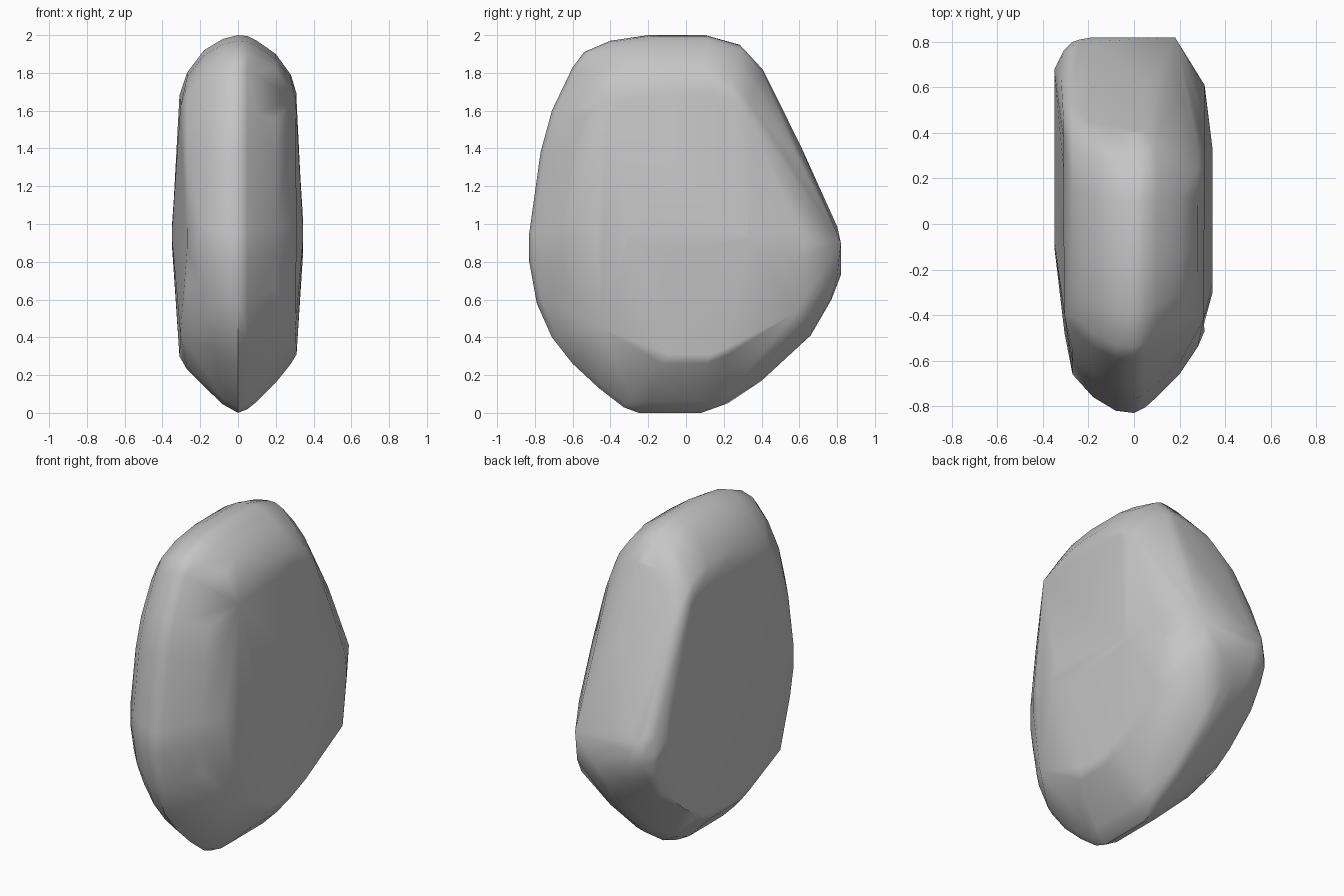
import bpy
import bmesh
import math
from mathutils import Vector

default_cube = bpy.data.objects.get("Cube")
if default_cube:
    bpy.data.objects.remove(default_cube, do_unlink=True)


def make_material(name, value):
    """Plain matte grey material."""
    material = bpy.data.materials.new(name)
    material.use_nodes = True
    colour = (value, value, value, 1)
    material.diffuse_color = colour
    shader = material.node_tree.nodes["Principled BSDF"]
    shader.inputs["Base Color"].default_value = colour
    shader.inputs["Roughness"].default_value = 0.9
    return material


# Widest outline of the stone, as (y, z)
OUTLINE = [
    (-.25, 0), (.08, 0), (.22, .05), (.4, .17), (.66, .41), (.77, .6),
    (.82, .73), (.82, .82), (.8, .95), (.6, 1.42), (.4, 1.82), (.28, 1.95),
    (.1, 2), (-.2, 2), (-.4, 1.97), (-.54, 1.91), (-.6, 1.83), (-.71, 1.6),
    (-.77, 1.38), (-.83, .95), (-.83, .8), (-.79, .58), (-.71, .4),
    (-.6, .26), (-.46, .13), (-.33, .03),
]

# Slices across the thickness: x, front, back, bottom, top
SLICES = [
    (-.35, -.1, .68, .85, 1.05), (-.31, -.42, .76, .3, 1.68),
    (-.27, -.66, .8, .23, 1.8), (-.18, -.76, .82, .14, 1.92),
    (-.08, -.82, .82, .045, 1.98), (0, -.83, .82, 0, 2),
    (.05, -.805, .82, .02, 1.995), (.1, -.76, .8, .06, 1.97),
    (.2, -.66, .71, .16, 1.9), (.28, -.54, .63, .26, 1.79),
    (.31, -.47, .61, .31, 1.69), (.345, -.3, .33, .85, 1.05),
]

# Corners of the broad sloping cut at the back
BACK_CUT = [(-.2, .45, 1.7), (-.27, .54, 1.51), (-.32, .63, 1.25),
            (-.24, .81, .93), (.18, .82, .9), (.18, .8, .72),
            (.2, .59, 1.35)]

# Corners of the broad flat sides, as (y, z)
LEFT_SIDE = [(-.45, .45), (.1, .31), (.58, .53), (-.42, 1.66), (.25, 1.69)]
RIGHT_SIDE = [(-.48, .42), (.5, .45), (-.4, 1.62), (.3, 1.65)]


def remap(value, old_low, old_high, new_low, new_high):
    ratio = (value - old_low) / (old_high - old_low)
    return new_low + ratio * (new_high - new_low)


def slice_points(x, front, back, bottom, top):
    """Fit the outline between the limits of one slice."""
    return [Vector((x, remap(y, -.83, .82, front, back),
                    remap(z, 0, 2, bottom, top))) for y, z in OUTLINE]


def build_stone(material):
    bm = bmesh.new()
    for limits in SLICES:
        for point in slice_points(*limits):
            bm.verts.new(point)
    for corner in BACK_CUT:
        bm.verts.new(corner)
    for x, corners in ((.305, LEFT_SIDE), (-.305, RIGHT_SIDE)):
        for y, z in corners:
            bm.verts.new((x, y, z))

    # Wrap the slices in one chipped convex skin
    hull = bmesh.ops.convex_hull(bm, input=bm.verts[:])
    unused = {item for item in hull["geom_interior"] + hull["geom_unused"]
              if isinstance(item, bmesh.types.BMVert)}
    bmesh.ops.delete(bm, geom=list(unused), context="VERTS")
    bmesh.ops.dissolve_limit(bm, angle_limit=math.radians(3),
                             verts=bm.verts[:], edges=bm.edges[:])
    bmesh.ops.recalc_face_normals(bm, faces=bm.faces[:])

    mesh = bpy.data.meshes.new("stone")
    bm.to_mesh(mesh)
    bm.free()
    mesh.materials.append(material)
    stone = bpy.data.objects.new("stone", mesh)
    bpy.context.collection.objects.link(stone)
    return stone


stone = build_stone(make_material("stone grey", .56))

# Soft shading with flat broad sides
bpy.ops.object.select_all(action="DESELECT")
stone.select_set(True)
bpy.context.view_layer.objects.active = stone
bpy.ops.object.shade_smooth_by_angle(angle=math.radians(40))
weighted = stone.modifiers.new("flat broad faces", "WEIGHTED_NORMAL")
weighted.keep_sharp = True
